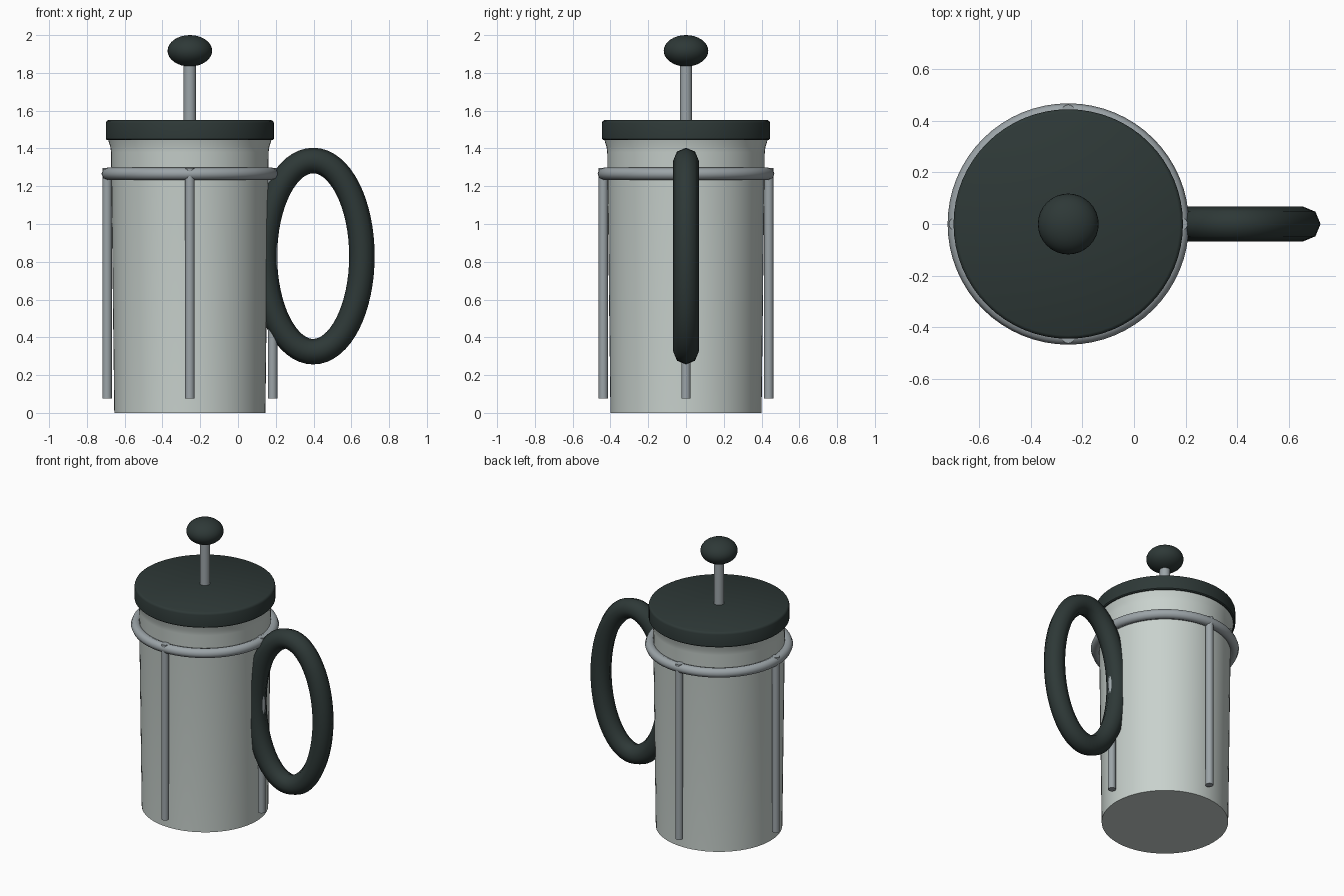
import bpy, bmesh, math

if "Cube" in bpy.data.objects:
    bpy.data.objects.remove(bpy.data.objects["Cube"])

CX = -0.255  # axis of the pot


def material(name, rgb):
    m = bpy.data.materials.new(name)
    m.diffuse_color = (*rgb, 1)
    m.use_nodes = True
    m.node_tree.nodes["Principled BSDF"].inputs["Base Color"].default_value = m.diffuse_color
    return m


DARK = material("dark_plastic", (0.027, 0.040, 0.038))
GLASS = material("pale_glass", (0.58, 0.64, 0.61))
METAL = material("grey_metal", (0.33, 0.37, 0.39))


def make_object(name, bm, mat, angle=40):
    bmesh.ops.recalc_face_normals(bm, faces=bm.faces)
    mesh = bpy.data.meshes.new(name)
    bm.to_mesh(mesh)
    bm.free()
    mesh.materials.append(mat)
    obj = bpy.data.objects.new(name, mesh)
    bpy.context.collection.objects.link(obj)
    bpy.ops.object.select_all(action='DESELECT')
    obj.select_set(True)
    bpy.context.view_layer.objects.active = obj
    bpy.ops.object.shade_smooth_by_angle(angle=math.radians(angle))
    return obj


def lathe(name, profile, mat, x=CX, y=0.0, sides=64, angle=40):
    """Spin a list of (radius, z) points round a vertical axis."""
    bm = bmesh.new()
    verts = [bm.verts.new((r, 0, z)) for r, z in profile]
    edges = [bm.edges.new(p) for p in zip(verts, verts[1:])]
    bmesh.ops.spin(bm, geom=verts + edges, cent=(0, 0, 0), axis=(0, 0, 1),
                   angle=math.tau, steps=sides, use_duplicate=False)
    bmesh.ops.remove_doubles(bm, verts=bm.verts, dist=1e-5)
    bmesh.ops.translate(bm, verts=bm.verts, vec=(x, y, 0))
    return make_object(name, bm, mat, angle)


def loop_tube(name, centre, rx, ry, thick, mat, upright=False, steps=64, sides=8):
    """Closed elliptical tube of even thickness, flat or standing in XZ."""
    bm = bmesh.new()
    rings = []
    for i in range(steps):
        t = math.tau * i / steps
        nx, ny = ry * math.cos(t), rx * math.sin(t)
        n = math.hypot(nx, ny)
        ring = []
        for j in range(sides):
            a = math.tau * j / sides
            u = rx * math.cos(t) + thick * math.cos(a) * nx / n
            v = ry * math.sin(t) + thick * math.cos(a) * ny / n
            w = thick * math.sin(a)
            p = (u, w, v) if upright else (u, v, w)
            ring.append(bm.verts.new([c + d for c, d in zip(centre, p)]))
        rings.append(ring)
    for i in range(steps):
        a, b = rings[i], rings[(i + 1) % steps]
        for j in range(sides):
            k = (j + 1) % sides
            bm.faces.new((a[j], b[j], b[k], a[k]))
    return make_object(name, bm, mat, 80)


# Glass beaker with a thin wall and flared lip
lathe("glass_beaker", [(0, 0), (0.40, 0), (0.417, 1.38), (0.421, 1.41),
                       (0.434, 1.45), (0.424, 1.45), (0.409, 1.38),
                       (0.392, 0.01), (0, 0.01)], GLASS)

# Lid with softened rims
lathe("lid", [(0, 1.445), (0.439, 1.445), (0.445, 1.451), (0.445, 1.535),
              (0.441, 1.545), (0.432, 1.55), (0, 1.55)], DARK)

# Plunger rod and flattened knob
lathe("plunger_rod", [(0, 1.50), (0.033, 1.50), (0.033, 1.90), (0, 1.90)],
      METAL, sides=24)
knob = [(0.118 * math.sin(math.pi * i / 16), 1.917 - 0.083 * math.cos(math.pi * i / 16))
        for i in range(17)]
lathe("plunger_knob", knob, DARK, sides=32)

# Metal frame: ring and four uprights
loop_tube("frame_ring", (CX, 0, 1.266), 0.435, 0.435, 0.033, METAL)
for i, side in enumerate(("right", "back", "left", "front")):
    a = i * math.pi / 2
    lathe(side + "_upright", [(0, 0.075), (0.025, 0.075), (0.025, 1.297), (0, 1.297)],
          METAL, CX + 0.438 * math.cos(a), 0.438 * math.sin(a), 16)

# Oval handle
loop_tube("handle", (0.398, 0, 0.83), 0.258, 0.506, 0.0675, DARK, upright=True)
